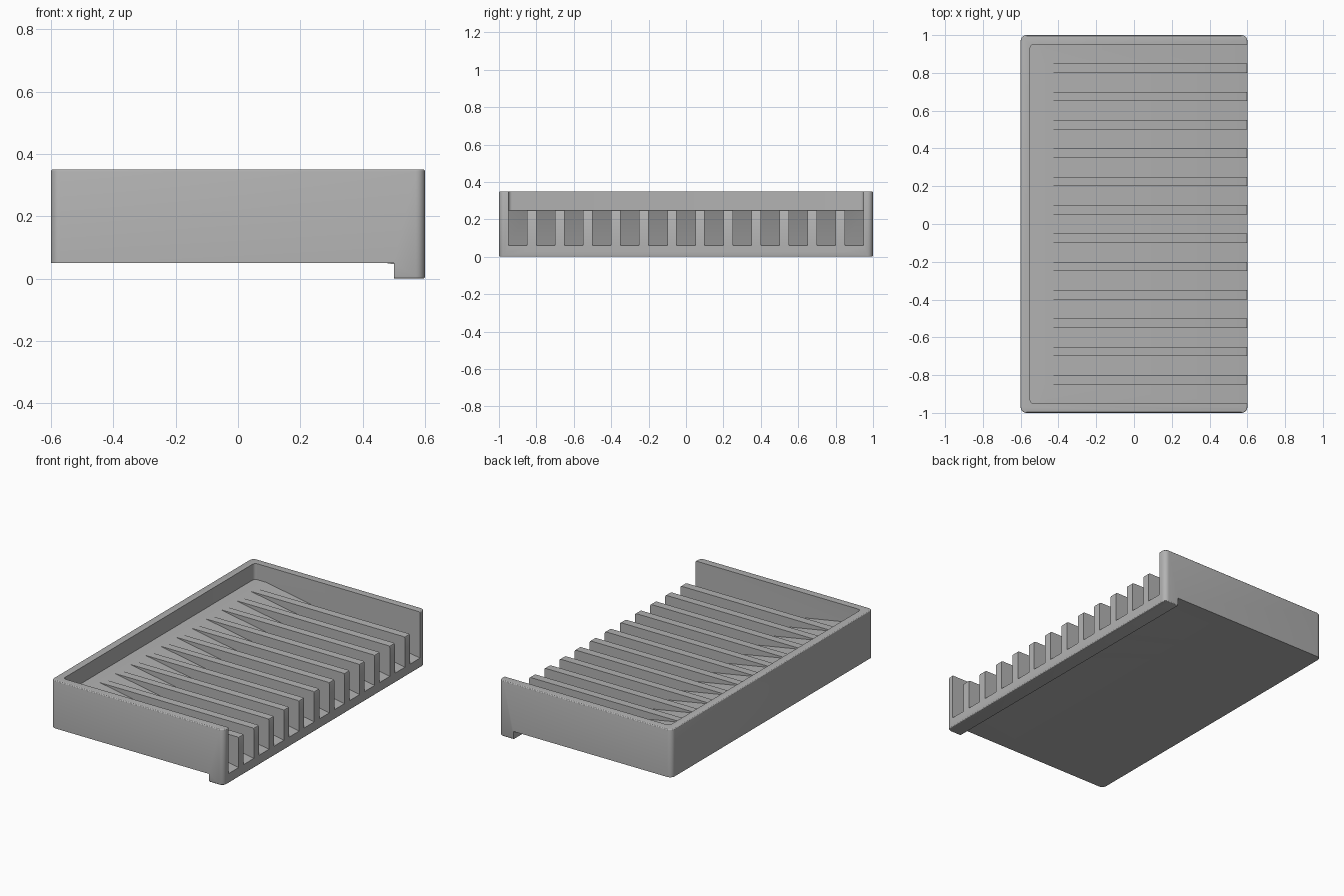
import bpy, bmesh

cube = bpy.data.objects.get("Cube")
if cube:
    bpy.data.objects.remove(cube, do_unlink=True)

grey = bpy.data.materials.new("plain grey")
grey.use_nodes = True
colour = (0.45, 0.45, 0.45, 1)
grey.diffuse_color = colour
grey.node_tree.nodes["Principled BSDF"].inputs["Base Color"].default_value = colour


def add_prism(bm, profile, y0, y1):
    """Extrude an x-z profile along y."""
    face = bm.faces.new([bm.verts.new((x, y0, z)) for x, z in profile])
    moved = bmesh.ops.extrude_face_region(bm, geom=[face])["geom"]
    verts = [v for v in moved if isinstance(v, bmesh.types.BMVert)]
    bmesh.ops.translate(bm, verts=verts, vec=(0, y1 - y0, 0))


def bevel(bm, test, size, segments):
    """Round the edges whose two ends both pass the test."""
    edges = [e for e in bm.edges if test(*[v.co for v in e.verts])]
    bmesh.ops.bevel(bm, geom=edges, offset=size, segments=segments,
                    profile=0.5, affect='EDGES')


def finish(bm, name, helper=False):
    bmesh.ops.recalc_face_normals(bm, faces=bm.faces)
    mesh = bpy.data.meshes.new(name)
    bm.to_mesh(mesh)
    bm.free()
    mesh.materials.append(grey)
    obj = bpy.data.objects.new(name, mesh)
    bpy.context.collection.objects.link(obj)
    obj.hide_render = helper
    return obj


def upright(a, b):
    return abs(a.z - b.z) > 0.2


# Outer block with rounded corners and softened rims
bm = bmesh.new()
add_prism(bm, [(-0.6, 0), (0.6, 0), (0.6, 0.35), (-0.6, 0.35)], -1, 1)
bevel(bm, upright, 0.03, 6)
bevel(bm, lambda a, b: abs(a.z - b.z) < 0.001, 0.007, 3)
tray = finish(bm, "soap_tray")

# Hollow with a short level shelf and a floor that slopes to the open side
bm = bmesh.new()
add_prism(bm, [(-0.55, 0.25), (-0.47, 0.25), (0.6, 0.06), (0.7, 0.042),
               (0.7, 0.5), (-0.55, 0.5)], -0.95, 0.95)
bevel(bm, lambda a, b: upright(a, b) and a.x < 0, 0.02, 5)
hollow = finish(bm, "hollow_cutter", True)

# Underside cut that leaves a drip lip below the open side
bm = bmesh.new()
add_prism(bm, [(-0.7, -0.1), (0.5, -0.1), (0.5, 0.05), (-0.7, 0.05)], -1.1, 1.1)
underside = finish(bm, "underside_cutter", True)

# Level-topped drainage ribs with eased front corners
bm = bmesh.new()
for i in range(12):
    y = (i - 5.5) * 0.15
    add_prism(bm, [(-0.47, 0.25), (-0.47, 0.2), (0.6, 0.03), (0.6, 0.24),
                   (0.597, 0.247), (0.59, 0.25)], y - 0.025, y + 0.025)
ribs = finish(bm, "ribs_helper", True)

# Combine the parts
for tool, mode in ((hollow, 'DIFFERENCE'), (underside, 'DIFFERENCE'), (ribs, 'UNION')):
    mod = tray.modifiers.new(tool.name, 'BOOLEAN')
    mod.operation = mode
    mod.solver = 'EXACT'
    mod.object = tool
bpy.context.view_layer.objects.active = tray
tray.select_set(True)
for mod in list(tray.modifiers):
    bpy.ops.object.modifier_apply(modifier=mod.name)
for tool in (hollow, underside, ribs):
    bpy.data.objects.remove(tool, do_unlink=True)
bpy.ops.object.shade_smooth_by_angle(angle=0.5)
